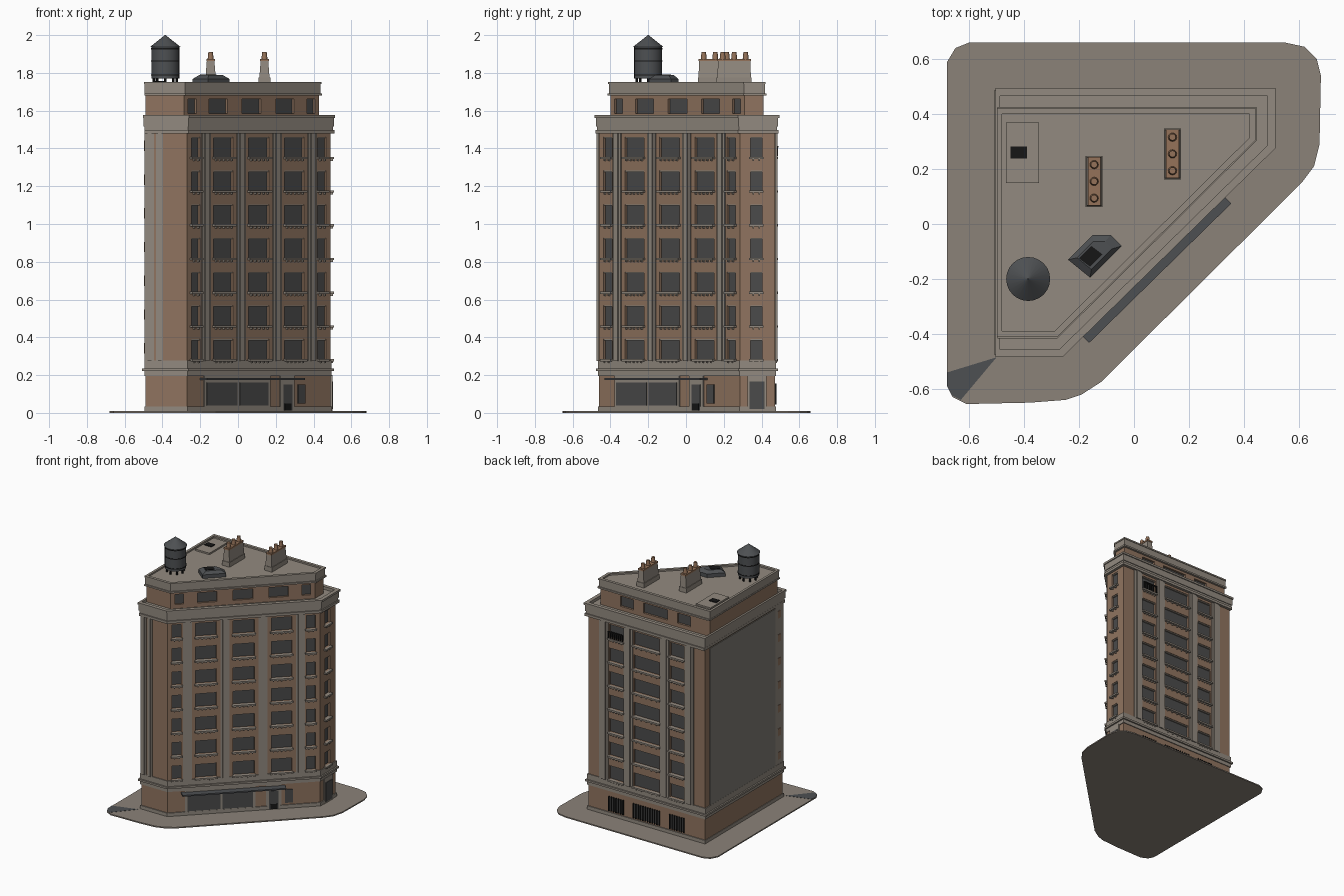
import bpy, bmesh, math
from mathutils import Vector as V, Matrix

if "Cube" in bpy.data.objects:
    bpy.data.objects.remove(bpy.data.objects["Cube"])

def mat(name, r, g, b):
    m = bpy.data.materials.new(name)
    m.diffuse_color = (r, g, b, 1)
    m.use_nodes = True
    m.node_tree.nodes["Principled BSDF"].inputs["Base Color"].default_value = m.diffuse_color
    return m

STONE = mat("stone", .29, .255, .215)
BRICK = mat("brick", .28, .175, .115)
STUCCO = mat("grey_stucco", .21, .20, .175)
GLASS = mat("dark_glass", .07, .07, .07)
METAL = mat("dark_metal", .075, .08, .085)
BLACK = mat("black_iron", .008, .008, .008)
POT = mat("terracotta", .30, .17, .10)
PAVE = mat("pavement_grey", .26, .225, .19)

# footprints, counter-clockwise; edges: 0 front, 1 diagonal, 2 right, 3 back, 4 party wall
MAIN = [V(p) for p in ((-.49, -.46), (-.27, -.46), (.49, .285), (.49, .47), (-.49, .47))]
TOP = [V(p) for p in ((-.49, -.40), (-.285, -.40), (.43, .31), (.43, .41), (-.49, .41))]

def prism(bm, pts, z0, z1, top=None):
    a = [bm.verts.new((p[0], p[1], z0)) for p in pts]
    b = [bm.verts.new((p[0], p[1], z1)) for p in (top or pts)]
    n = len(a)
    bm.faces.new(a[::-1])
    bm.faces.new(b)
    for i in range(n):
        bm.faces.new((a[i], a[(i + 1) % n], b[(i + 1) % n], b[i]))

def ring(bm, outer, inner, z0, z1):
    n = len(outer)
    for i in range(n):
        j = (i + 1) % n
        prism(bm, [outer[i], outer[j], inner[j], inner[i]], z0, z1)

def rect(cx, cy, w, d):
    return [(cx - w/2, cy - d/2), (cx + w/2, cy - d/2), (cx + w/2, cy + d/2), (cx - w/2, cy + d/2)]

def cyl(bm, x, y, z0, z1, r0, r1=None, n=24):
    bmesh.ops.create_cone(bm, cap_ends=True, segments=n, radius1=r0, radius2=r0 if r1 is None else r1,
                          depth=z1 - z0, matrix=Matrix.Translation((x, y, (z0 + z1) / 2)))

def finish(name, bm, m, smooth=False):
    bmesh.ops.recalc_face_normals(bm, faces=bm.faces)
    me = bpy.data.meshes.new(name)
    bm.to_mesh(me)
    bm.free()
    me.materials.append(m)
    o = bpy.data.objects.new(name, me)
    bpy.context.collection.objects.link(o)
    if smooth:
        bpy.ops.object.select_all(action='DESELECT')
        o.select_set(True)
        bpy.context.view_layer.objects.active = o
        bpy.ops.object.shade_smooth_by_angle(angle=math.radians(35))

def frame(poly, i):
    a, b = poly[i], poly[(i + 1) % len(poly)]
    t = (b - a).normalized()
    return a, t, V((t.y, -t.x)), (b - a).length

def wallbox(bm, poly, i, f0, f1, d0, d1, z0, z1):
    """Box on wall i from fraction f0 to f1 of its length, depth d0..d1 outward."""
    a, t, n, L = frame(poly, i)
    prism(bm, [a + t*L*f0 + n*d1, a + t*L*f1 + n*d1, a + t*L*f1 + n*d0, a + t*L*f0 + n*d0], z0, z1)

def offset(poly, d, left=None):
    out = []
    for i, p in enumerate(poly):
        n1, n2 = frame(poly, i - 1 if i else 4)[2], frame(poly, i)[2]
        d1 = left if left is not None and i == 0 else d
        d2 = left if left is not None and i == 4 else d
        det = n1.x * n2.y - n1.y * n2.x
        out.append(p + V(((d1*n2.y - d2*n1.y) / det, (n1.x*d2 - n2.x*d1) / det)))
    return out

def layer(name, m, poly, d, z0, z1, left=None):
    bm = bmesh.new()
    prism(bm, offset(poly, d, left), z0, z1)
    finish(name, bm, m)

DIAG = [(.03, .09), (.185, .32), (.43, .57), (.68, .815), (.91, .97)]
BACK = [(.18, .30), (.39, .61), (.70, .82)]
COLS = {0: [], 1: DIAG, 2: [(.30, .64)], 3: BACK, 4: []}
ROWS = [(.285 + .1785*k, .39 + .1785*k) for k in range(7)]
T = .02

def walls(name, poly, cols, rows, zlo, zhi, sills):
    """Brick skin with real openings, glass behind, and sills on brackets."""
    brick, glass, sill = bmesh.new(), bmesh.new(), bmesh.new()
    prism(brick, offset(poly, -T), zlo, zhi)
    for i, cc in cols.items():
        xs = [0] + [v for c in cc for v in c] + [1]
        for a, b in zip(xs[::2], xs[1::2]):
            wallbox(brick, poly, i, a, b, -T, 0, zlo, zhi)
        zs = [zlo] + [v for r in rows for v in r] + [zhi]
        L = frame(poly, i)[3]
        for a, b in cc:
            for z0, z1 in zip(zs[::2], zs[1::2]):
                wallbox(brick, poly, i, a, b, -T, 0, z0, z1)
            wallbox(glass, poly, i, a, b, -T, -T + .005, zlo + .005, zhi - .005)
            if not sills:
                continue
            e = .008 / L
            for z0, z1 in rows:
                wallbox(sill, poly, i, a - e, b + e, -.01, .018, z0 - .012, z0)
                n = 2 if (b - a) * L < .09 else 5
                for k in range(n):
                    c = a + (b - a) * (k + .5) / n
                    wallbox(sill, poly, i, c - e/2, c + e/2, 0, .012, z0 - .022, z0 - .012)
                wallbox(sill, poly, i, a, b, -T, -.004, z1 - .006, z1)
    finish(name + "_brick", brick, BRICK)
    finish(name + "_glass", glass, GLASS)
    if sills:
        finish(name + "_sills", sill, STONE)
    else:
        sill.free()

# pavement
bm = bmesh.new()
prism(bm, [(-.68, -.59), (-.66, -.63), (-.61, -.655), (-.38, -.65), (-.25, -.64), (-.19, -.62), (-.12, -.575),
           (.61, .15), (.655, .21), (.675, .29), (.68, .54), (.665, .60), (.62, .645), (.55, .66),
           (-.60, .66), (-.65, .64), (-.68, .59)], 0, .009)
finish("pavement", bm, PAVE)
bm = bmesh.new()
prism(bm, [(-.68, -.59), (-.66, -.625), (-.63, -.64), (-.50, -.485), (-.68, -.54)], .009, .0105)
finish("corner_ramp", bm, METAL)

# main block and its horizontal stone bands
layer("ground_floor", BRICK, MAIN, 0, .009, .21)
layer("plinth", STONE, MAIN, .007, .009, .035, 0.004)
layer("lower_band", STONE, MAIN, .006, .195, .278)
layer("lower_ledge", STONE, MAIN, .017, .222, .236)
walls("tower", MAIN, COLS, ROWS, .275, 1.485, True)
layer("cornice_ledge", STONE, MAIN, .02, 1.478, 1.497, .006)
layer("cornice_frieze", STONE, MAIN, .012, 1.49, 1.555, .005)
bm = bmesh.new()
ring(bm, offset(MAIN, .017, .010), offset(MAIN, -.004, -.002), 1.515, 1.565)
ring(bm, offset(MAIN, .024, .014), offset(MAIN, -.004, -.002), 1.562, 1.577)
finish("cornice_parapet", bm, STONE)

# pilasters with a raised middle strip
bm = bmesh.new()
for i, c, w in ([(1, c, .058) for c in (.13, .375, .625, .87)] +
                [(3, c, .075) for c in (.135, .345, .655, .865)] + [(0, .10, .2), (0, .34, .17)]):
    wallbox(bm, MAIN, i, c - w/2, c + w/2, 0, .007, .275, 1.48)
    wallbox(bm, MAIN, i, c - w/4, c + w/4, 0, .014, .275, 1.48)
finish("pilasters", bm, STONE)

# party wall: rendered panel, stone edge, small openings
bm = bmesh.new()
wallbox(bm, MAIN, 4, .055, .90, 0, .005, .278, 1.47)
finish("party_wall_panel", bm, STUCCO)
bm = bmesh.new()
wallbox(bm, MAIN, 4, .90, 1, 0, .004, .278, 1.478)
finish("party_wall_edge", bm, STONE)
bm = bmesh.new()
for z0, z1 in ROWS:
    wallbox(bm, MAIN, 4, .93, .965, 0, .007, z0 + .03, z1 - .02)
finish("edge_blocks", bm, BRICK)

# shop front, doors and canopy
stone, glass, iron, metal = (bmesh.new() for _ in range(4))
wallbox(stone, MAIN, 1, .115, .575, 0, .006, .009, .2)
wallbox(stone, MAIN, 1, .645, .745, 0, .006, .009, .2)
wallbox(stone, MAIN, 2, .22, .76, 0, .010, .009, .2)
for f0, f1 in ((.13, .345), (.36, .56)):
    wallbox(glass, MAIN, 1, f0, f1, 0, .009, .04, .16)
wallbox(glass, MAIN, 1, .665, .725, 0, .009, .012, .15)
wallbox(iron, MAIN, 1, .672, .718, 0, .011, .012, .05)
wallbox(glass, MAIN, 1, .77, .82, 0, .006, .05, .15)
wallbox(glass, MAIN, 2, .28, .70, 0, .014, .02, .165)
wallbox(metal, MAIN, 1, .09, .77, 0, .055, .174, .184)
# barred openings at the back, iron balcony at the top
for f0, f1 in BACK:
    wallbox(glass, MAIN, 3, f0, f1, 0, .003, .05, .15)
    n = round((f1 - f0) * 50)
    for k in range(n + 1):
        c = f0 + (f1 - f0) * k / n
        wallbox(iron, MAIN, 3, c - .004, c + .004, 0, .009, .045, .155)
a, b = BACK[0]
for k in range(8):
    c = a + (b - a) * k / 7
    wallbox(iron, MAIN, 3, c - .004, c + .004, .012, .018, 1.36, 1.41)
wallbox(iron, MAIN, 3, a, b, .01, .02, 1.405, 1.412)
for name, m_bm, m in (("shop_surround", stone, STONE), ("ground_glass", glass, GLASS),
                      ("iron_bars", iron, BLACK), ("canopy", metal, METAL)):
    finish(name, m_bm, m)

# set-back top storey
walls("top_storey", TOP, COLS | {2: []}, [(1.585, 1.662)], 1.55, 1.69, False)
layer("top_ledge", STONE, TOP, .016, 1.680, 1.692, .006)
layer("roof_deck", STONE, TOP, .008, 1.69, 1.74, .004)
bm = bmesh.new()
ring(bm, offset(TOP, .008, .004), offset(TOP, -.008), 1.69, 1.742)
ring(bm, offset(TOP, .012, .008), offset(TOP, -.010), 1.742, 1.753)
finish("roof_parapet", bm, STONE)

# water tank
X, Y = -.385, -.2
bm = bmesh.new()
cyl(bm, X, Y, 1.77, 1.94, .074)
cyl(bm, X, Y, 1.938, 2.0, .08, .002)
finish("water_tank", bm, METAL, True)
bm = bmesh.new()
for z in (1.785, 1.86, 1.925):
    cyl(bm, X, Y, z, z + .006, .0765)
for k in range(8):
    w = k * math.pi / 4
    cyl(bm, X + .06*math.cos(w), Y + .06*math.sin(w), 1.738, 1.772, .007, n=8)
finish("tank_hoops_and_legs", bm, BLACK, True)

# skylight
S = [V(p) for p in ((-.24, -.13), (-.16, -.195), (-.045, -.08), (-.085, -.04), (-.15, -.04))]
C = V((-.145, -.11))
bm = bmesh.new()
prism(bm, S, 1.738, 1.768)
prism(bm, S, 1.768, 1.788, [C + (p - C) * .65 for p in S])
finish("skylight", bm, METAL)
bm = bmesh.new()
prism(bm, [(-.2, -.125), (-.16, -.155), (-.115, -.11), (-.155, -.08)], 1.78, 1.791)
finish("skylight_pane", bm, BLACK)

# chimneys
stack, pots = bmesh.new(), bmesh.new()
for x, y in ((-.145, .155), (.14, .255)):
    prism(stack, rect(x, y, .062, .185), 1.738, 1.775)
    prism(stack, rect(x, y, .054, .178), 1.775, 1.865, rect(x, y, .04, .17))
    prism(pots, rect(x, y, .046, .176), 1.862, 1.874)
    for k in (-1, 0, 1):
        cyl(pots, x, y + .061*k, 1.872, 1.91, .016, .012, 12)
finish("chimney_stacks", stack, STONE)
finish("chimney_pots", pots, POT, True)

# roof hatch
bm = bmesh.new()
prism(bm, rect(-.405, .26, .12, .22), 1.738, 1.752)
finish("roof_hatch", bm, STONE)
bm = bmesh.new()
prism(bm, rect(-.42, .26, .06, .045), 1.75, 1.757)
finish("hatch_vent", bm, BLACK)
